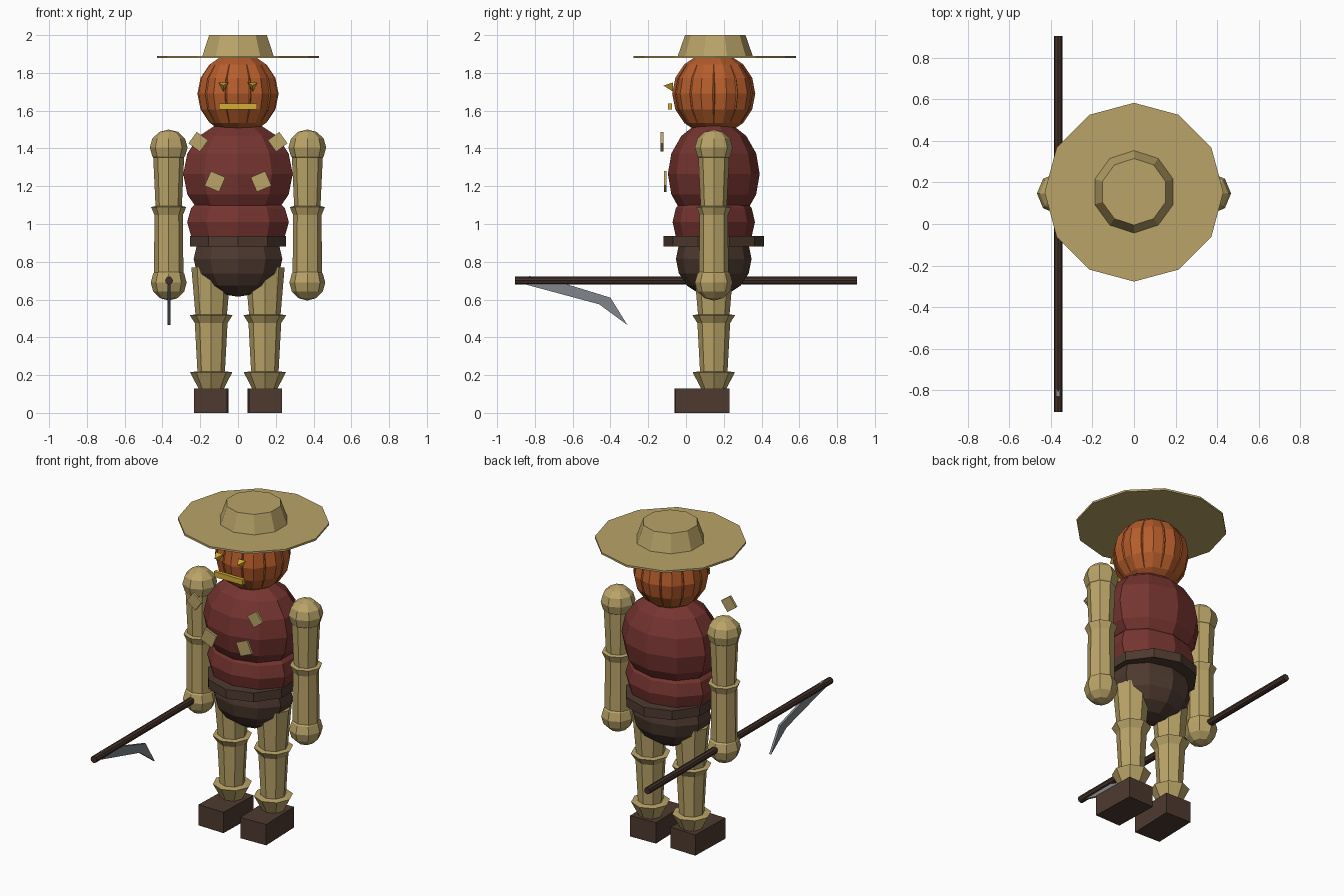
import bpy, bmesh, math
from mathutils import Matrix, Vector

cube = bpy.data.objects.get("Cube")
if cube:
    bpy.data.objects.remove(cube, do_unlink=True)

CY = 0.147  # depth of the body axis


def material(name, rgb):
    m = bpy.data.materials.new(name)
    m.use_nodes = True
    m.diffuse_color = (*rgb, 1)
    bsdf = next(n for n in m.node_tree.nodes if n.type == 'BSDF_PRINCIPLED')
    bsdf.inputs["Base Color"].default_value = (*rgb, 1)
    return m


straw = material("straw", (0.49, 0.37, 0.14))
red = material("red cloth", (0.18, 0.035, 0.03))
orange = material("pumpkin orange", (0.47, 0.11, 0.025))
brown = material("brown leather", (0.075, 0.042, 0.029))
wood = material("dark wood", (0.055, 0.03, 0.022))
steel = material("steel", (0.22, 0.24, 0.26))
yellow = material("glowing yellow", (0.66, 0.42, 0.035))


def finish(name, bm, mat, matrix=Matrix()):
    bmesh.ops.recalc_face_normals(bm, faces=bm.faces)
    mesh = bpy.data.meshes.new(name)
    bm.to_mesh(mesh)
    bm.free()
    mesh.materials.append(mat)
    ob = bpy.data.objects.new(name, mesh)
    ob.matrix_world = matrix
    bpy.context.collection.objects.link(ob)
    return ob


def lathe(name, profile, sides, mat, x=0, y=CY, sx=1, sy=1):
    """Turn (radius, height) points round a vertical axis, capped at both ends."""
    bm = bmesh.new()
    rings = []
    for r, z in profile:
        angles = [math.pi / 2 + math.tau * i / sides for i in range(sides)]
        rings.append([bm.verts.new((x + sx * r * math.cos(a), y + sy * r * math.sin(a), z))
                      for a in angles])
    for a, b in zip(rings, rings[1:]):
        for i in range(sides):
            j = (i + 1) % sides
            bm.faces.new((a[i], a[j], b[j], b[i]))
    bm.faces.new(rings[0])
    bm.faces.new(rings[-1])
    return finish(name, bm, mat)


def ball(name, z, rx, ry, rz, mat, x=0, sides=10, rings=8):
    steps = [math.pi * (i / rings - 0.5) for i in range(rings + 1)]
    profile = [(max(math.cos(t), 0.01), z + rz * math.sin(t)) for t in steps]
    return lathe(name, profile, sides, mat, x, CY, rx, ry)


def box(name, center, size, mat, roll=0, turn=0):
    bm = bmesh.new()
    bmesh.ops.create_cube(bm, size=1)
    bmesh.ops.scale(bm, vec=size, verts=bm.verts)
    rot = Matrix.Rotation(turn, 4, 'Z') @ Matrix.Rotation(roll, 4, 'Y')
    return finish(name, bm, mat, Matrix.Translation(center) @ rot)


# Hat
lathe("hat_brim", [(0.43, 1.878), (0.43, 1.89)], 12, straw, y=0.153)
lathe("hat_crown", [(0.2, 1.885), (0.16, 2.0)], 10, straw, y=0.155)

# Pumpkin head with raised ribs on every segment
ball("head", 1.69, 0.22, 0.22, 0.22, orange)
for k in range(5):
    bpy.ops.mesh.primitive_torus_add(
        major_segments=16, minor_segments=4, major_radius=0.206, minor_radius=0.009,
        location=(0, CY, 1.69), rotation=(math.pi / 2, 0, k * math.pi / 5))
    rib = bpy.context.object
    rib.name = f"head_rib_{k + 1}"
    rib.data.materials.append(orange)

# Face
for side, label in ((1, "left"), (-1, "right")):
    bm = bmesh.new()
    bmesh.ops.create_cone(bm, cap_ends=True, segments=3, radius1=0.031, radius2=0, depth=0.05)
    base = [v for v in bm.verts if v.co.z < 0]
    start = math.atan2(base[0].co.y, base[0].co.x)
    bmesh.ops.rotate(bm, verts=bm.verts, matrix=Matrix.Rotation(-math.pi / 2 - start, 3, 'Z'))
    finish(f"{label}_eye", bm, yellow,
           Matrix.Translation((side * 0.078, -0.095, 1.733)) @ Matrix.Rotation(math.pi / 2, 4, 'X'))
box("mouth", (0, -0.085, 1.622), (0.2, 0.022, 0.034), yellow)

# Body
ball("chest", 1.265, 0.305, 0.243, 0.285, red)
ball("belly", 1.01, 0.283, 0.218, 0.19, red)
ball("hips", 0.815, 0.247, 0.2, 0.2, brown)
lathe("belt", [(0.267, 0.88), (0.267, 0.937)], 10, brown)

# Limbs, shoes and patches, mirrored left and right
upper_arm = [(0.068, 1.06), (0.085, 1.42)]
forearm = [(0.078, 0.73), (0.075, 1.06)]
thigh = [(0.08, 0.48), (0.105, 0.77)]
calf = [(0.068, 0.13), (0.088, 0.5)]
for side, label in ((1, "left"), (-1, "right")):
    ax, lx = side * 0.367, side * 0.142
    ball(f"{label}_shoulder", 1.405, 0.1, 0.1, 0.095, straw, ax, 8, 6)
    lathe(f"{label}_upper_arm", upper_arm, 8, straw, ax)
    lathe(f"{label}_elbow_cuff", [(0.066, 1.025), (0.093, 1.09), (0.07, 1.095)], 8, straw, ax)
    lathe(f"{label}_forearm", forearm, 8, straw, ax)
    ball(f"{label}_hand", 0.69, 0.095, 0.1, 0.095, straw, ax, 8, 6)

    lathe(f"{label}_thigh", thigh, 8, straw, lx)
    lathe(f"{label}_knee_cuff", [(0.08, 0.465), (0.113, 0.517), (0.08, 0.522)], 8, straw, lx)
    lathe(f"{label}_calf", calf, 8, straw, lx)
    lathe(f"{label}_ankle_cuff", [(0.065, 0.125), (0.112, 0.215), (0.075, 0.22)], 8, straw, lx)
    box(f"{label}_shoe", (lx, 0.085, 0.065), (0.175, 0.285, 0.13), brown, turn=side * 0.03)

    box(f"{label}_upper_patch", (side * 0.21, -0.127, 1.435), (0.075, 0.014, 0.075), straw,
        roll=-side * math.radians(36))
    box(f"{label}_lower_patch", (side * 0.122, -0.11, 1.225), (0.084, 0.014, 0.084), straw,
        roll=-side * math.radians(23))

# Scythe held in the right hand
bm = bmesh.new()
bmesh.ops.create_cone(bm, cap_ends=True, segments=8, radius1=0.021, radius2=0.021, depth=1.81)
finish("scythe_handle", bm, wood,
       Matrix.Translation((-0.365, 0, 0.70)) @ Matrix.Rotation(math.pi / 2, 4, 'X'))

bm = bmesh.new()
outline = [(-0.83, 0.725), (-0.66, 0.69), (-0.4, 0.61), (-0.31, 0.465), (-0.46, 0.575), (-0.85, 0.68)]
face = bm.faces.new([bm.verts.new((-0.372, y, z)) for y, z in outline])
extruded = bmesh.ops.extrude_face_region(bm, geom=[face])["geom"]
bmesh.ops.translate(bm, vec=Vector((0.014, 0, 0)),
                    verts=[g for g in extruded if isinstance(g, bmesh.types.BMVert)])
finish("scythe_blade", bm, steel)
